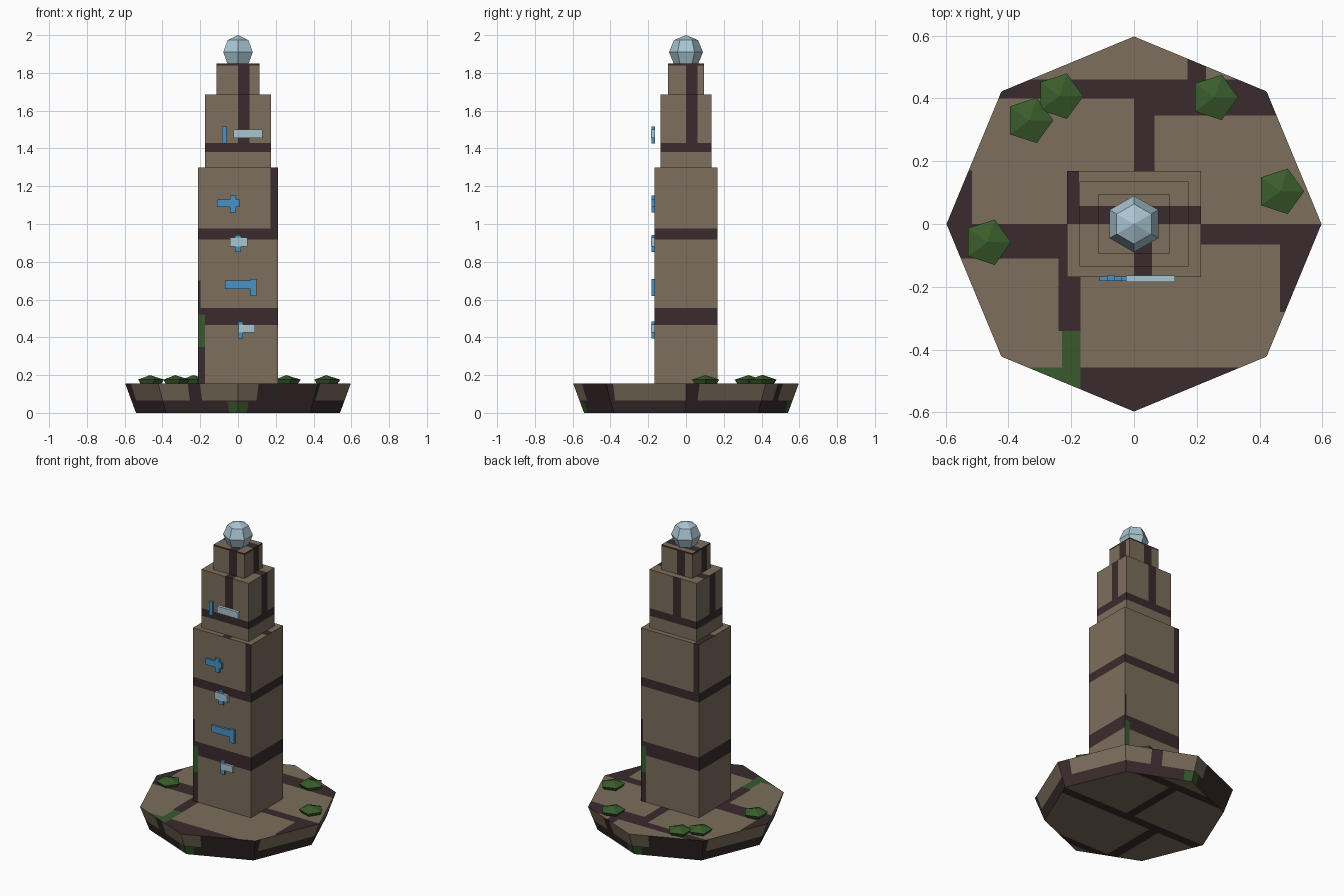
import bpy, bmesh
from math import pi, cos, sin, atan2, degrees
from mathutils import Vector, Matrix

default_cube = bpy.data.objects.get("Cube")
if default_cube:
    bpy.data.objects.remove(default_cube, do_unlink=True)


def material(name, red, green, blue):
    mat = bpy.data.materials.new(name)
    mat.use_nodes = True
    colour = (red, green, blue, 1)
    mat.diffuse_color = colour
    mat.node_tree.nodes["Principled BSDF"].inputs["Base Color"].default_value = colour
    return mat


stone = material("tan stone", .2, .157, .107)
mortar = material("dark mortar", .042, .024, .026)
moss = material("moss green", .042, .1, .027)
leaf = material("leaf green", .042, .11, .025)
blue = material("bright blue", .065, .29, .56)
pale = material("pale crystal", .4, .56, .64)

TAN, DARK, MOSS = range(3)
FAR = 9


def finish(name, bm, *materials):
    bmesh.ops.recalc_face_normals(bm, faces=bm.faces[:])
    mesh = bpy.data.meshes.new(name)
    bm.to_mesh(mesh)
    bm.free()
    for mat in materials:
        mesh.materials.append(mat)
    obj = bpy.data.objects.new(name, mesh)
    bpy.context.collection.objects.link(obj)
    return obj


def box(bm, x0, x1, y0, y1, z0, z1):
    size = Matrix.Diagonal((x1 - x0, y1 - y0, z1 - z0, 1))
    centre = Matrix.Translation(((x0 + x1) / 2, (y0 + y1) / 2, (z0 + z1) / 2))
    bmesh.ops.create_cube(bm, size=1, matrix=centre @ size)


def lathe(bm, rings, sides, centre=(0, 0)):
    """Stack regular polygons given as (radius, height); radius zero is a point."""
    previous = None
    for radius, z in rings:
        ring = [bm.verts.new((centre[0] + radius * cos(2 * pi * i / sides),
                              centre[1] + radius * sin(2 * pi * i / sides), z))
                for i in range(sides if radius else 1)]
        if previous is None:
            if radius:
                bm.faces.new(ring[::-1])
        else:
            for i in range(sides):
                corners = [previous[i % len(previous)], previous[(i + 1) % sides % len(previous)],
                           ring[(i + 1) % sides % len(ring)], ring[i % len(ring)]]
                bm.faces.new(list(dict.fromkeys(corners)))
        previous = ring
    if len(previous) > 1:
        bm.faces.new(previous)


def direction(normal):
    """Name the way a flat side faces; opposite walls share a name."""
    if abs(normal.z) > .9:
        return "top" if normal.z > 0 else "bottom"
    if abs(normal.y) > .95:
        return "front"
    if abs(normal.x) > .95:
        return "side"
    return "slope" + str(int(degrees(atan2(normal.y, normal.x)) % 180 // 45))


def paint(bm, patterns):
    """Cut each flat side along its patches (colour, u0, u1, v0, v1) and colour them."""
    bmesh.ops.recalc_face_normals(bm, faces=bm.faces[:])
    bm.normal_update()
    for normal in [f.normal.copy() for f in bm.faces]:
        patches = patterns.get(direction(normal), [])
        flat = abs(normal.z) > .9
        u_axis = Vector((1, 0, 0)) if flat else Vector((0, 0, 1)).cross(normal).normalized()
        v_axis = Vector((0, 1, 0)) if flat else Vector((0, 0, 1))

        def side_faces():
            return [f for f in bm.faces if f.normal.dot(normal) > .99]

        cuts = {(axis, p[i]) for p in patches
                for axis, i in ((0, 1), (0, 2), (1, 3), (1, 4)) if abs(p[i]) < FAR}
        for axis, offset in sorted(cuts):
            line = (u_axis, v_axis)[axis]
            faces = side_faces()
            edges = {e for f in faces for e in f.edges}
            verts = {v for f in faces for v in f.verts}
            bmesh.ops.bisect_plane(bm, geom=faces + list(edges) + list(verts), dist=.0001,
                                   plane_co=line * offset, plane_no=line)
            bm.normal_update()
        for face in side_faces():
            centre = face.calc_center_median()
            u, v = centre.dot(u_axis), centre.dot(v_axis)
            for colour, u0, u1, v0, v1 in patches:
                if u0 < u < u1 and v0 < v < v1:
                    face.material_index = colour


# Eight-sided base slab with paving joints
paving = [
    (DARK, -FAR, -.21, -.11, 0), (DARK, -.24, -.17, -.34, -.11),
    (DARK, -.17, FAR, -FAR, -.457), (DARK, .21, FAR, -.065, 0),
    (DARK, .465, FAR, -.28, -.065), (DARK, -FAR, 0, .4, .46),
    (DARK, 0, FAR, .345, .46), (DARK, 0, .065, .1, .4),
    (DARK, .17, .23, .46, FAR), (DARK, -FAR, -.515, 0, .17),
]
top_moss = [(MOSS, -.23, -.17, -FAR, -.34), (MOSS, -FAR, -.23, -FAR, -.457)]
underside = [(DARK, -FAR, FAR, -.06, 0), (DARK, 0, .06, 0, .4), (DARK, -.24, -.17, -.45, 0),
             (DARK, -FAR, FAR, -.5, -.45), (DARK, -FAR, FAR, .4, .46)]
low_course = (DARK, -FAR, FAR, -FAR, .065)
bm = bmesh.new()
lathe(bm, [(.54, 0), (.597, .155)], 8)
paint(bm, {
    "top": paving + top_moss,
    "bottom": underside,
    "slope0": [low_course, (DARK, -FAR, -.15, 0, FAR)],
    "slope1": [low_course, (DARK, -.06, .01, 0, FAR), (MOSS, .155, FAR, -FAR, .06)],
    "slope2": [low_course, (DARK, -.11, FAR, 0, FAR), (MOSS, -FAR, -.155, -FAR, .06)],
    "slope3": [low_course, (DARK, -FAR, -.19, 0, FAR)],
})
finish("base_slab", bm, stone, mortar, moss)

# Three stacked tower blocks with mortar joints
ledge = [(DARK, -FAR, FAR, 0, .057), (DARK, 0, .057, -FAR, 0), (DARK, -FAR, -.175, 0, FAR)]
courses = [(DARK, -FAR, FAR, .464, .554), (DARK, -FAR, FAR, .918, .976)]
lower_joints = [(DARK, .172, FAR, .976, FAR), (DARK, -FAR, -.175, 0, .554),
                (MOSS, -FAR, -.175, .35, .52), (DARK, -FAR, -.198, .554, .7)]
middle = [(DARK, -FAR, FAR, 1.38, 1.43), (DARK, 0, .06, 1.43, FAR)]
upper = [(DARK, 0, .06, 0, FAR), (DARK, -FAR, FAR, 1.84, FAR)]
blocks = [
    ("tower_lower", .213, .168, .155, 1.3, courses + lower_joints, courses),
    ("tower_middle", .174, .136, 1.3, 1.685, middle, middle),
    ("tower_upper", .113, .094, 1.685, 1.85, upper, upper),
]
for name, half_x, half_y, low, high, front, side in blocks:
    bm = bmesh.new()
    box(bm, -half_x, half_x, -half_y, half_y, low, high)
    paint(bm, {"top": ledge, "front": front, "side": side})
    finish(name, bm, stone, mortar, moss)

# Faceted crystal on the summit
bm = bmesh.new()
bmesh.ops.create_uvsphere(bm, u_segments=6, v_segments=4, radius=.09,
                          matrix=Matrix.Translation((0, 0, 1.91)))
finish("summit_crystal", bm, pale)

# Raised bars down the front
bars = [
    (blue, -.086, -.06, 1.425, 1.515), (pale, -.025, .13, 1.455, 1.5),
    (blue, -.11, .008, 1.09, 1.13), (blue, -.042, -.01, 1.06, 1.15),
    (pale, -.042, .05, .88, .928), (blue, -.016, .016, .853, .943),
    (blue, -.068, .095, .655, .7), (blue, .065, .098, .62, .71),
    (blue, 0, .027, .395, .485), (pale, .005, .09, .425, .468),
]
for mat, x0, x1, z0, z1 in bars:
    bm = bmesh.new()
    front = -.184 if mat is pale else -.182
    box(bm, x0, x1, front, -.164, z0, z1)
    finish("front_bar", bm, mat)

# Low five-sided shrubs on the slab
for spot in [(-.237, .407), (-.333, .33), (.256, .403), (.466, .104), (-.467, -.058)]:
    bm = bmesh.new()
    lathe(bm, [(.058, .15), (.076, .176), (0, .2)], 5, spot)
    finish("shrub", bm, leaf)
